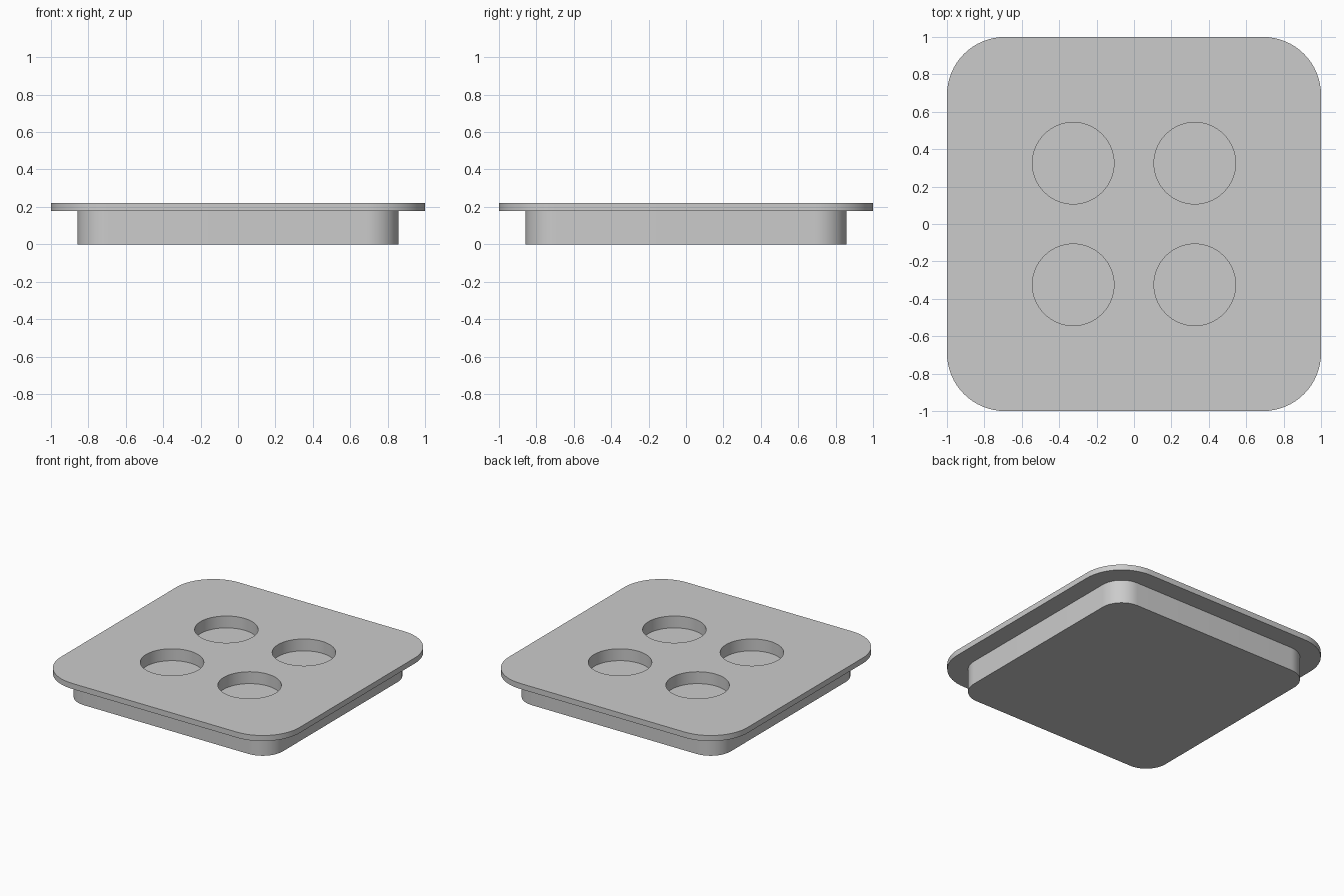
import bpy
import bmesh
from math import radians, cos, sin

if "Cube" in bpy.data.objects:
    bpy.data.objects.remove(bpy.data.objects["Cube"], do_unlink=True)

grey = bpy.data.materials.new("plain grey")
grey.use_nodes = True
colour = (0.6, 0.6, 0.6, 1)
grey.diffuse_color = colour
grey.node_tree.nodes["Principled BSDF"].inputs["Base Color"].default_value = colour


def prism(name, outline, z0, z1):
    """Extrude a closed outline from z0 up to z1."""
    bm = bmesh.new()
    face = bm.faces.new([bm.verts.new((x, y, z0)) for x, y in outline])
    top = bmesh.ops.extrude_face_region(bm, geom=[face])
    verts = [v for v in top["geom"] if isinstance(v, bmesh.types.BMVert)]
    bmesh.ops.translate(bm, verts=verts, vec=(0, 0, z1 - z0))
    bmesh.ops.recalc_face_normals(bm, faces=bm.faces)
    mesh = bpy.data.meshes.new(name)
    bm.to_mesh(mesh)
    bm.free()
    mesh.materials.append(grey)
    obj = bpy.data.objects.new(name, mesh)
    bpy.context.collection.objects.link(obj)
    return obj


def rounded_square(half, radius, steps=16):
    points = []
    for quarter, (sx, sy) in enumerate([(1, 1), (-1, 1), (-1, -1), (1, -1)]):
        for i in range(steps + 1):
            a = radians(90 * (quarter + i / steps))
            points.append((sx * (half - radius) + radius * cos(a),
                           sy * (half - radius) + radius * sin(a)))
    return points


def circle(cx, cy, radius, sides=64):
    angles = [radians(360 * i / sides) for i in range(sides)]
    return [(cx + radius * cos(a), cy + radius * sin(a)) for a in angles]


# Body and overhanging top plate
base = prism("base_block", rounded_square(0.858, 0.17), 0, 0.178)
plate = prism("top_plate", rounded_square(1, 0.31), 0.178, 0.22)

# Four round pockets through the plate into the base
pocket_floor = 0.13
cutters = [prism("pocket_cutter", circle(sx * 0.325, sy * 0.325, 0.218), pocket_floor, 0.3)
           for sx in (-1, 1) for sy in (-1, 1)]
for part in (base, plate):
    bpy.context.view_layer.objects.active = part
    for cutter in cutters:
        cut = part.modifiers.new("pocket", "BOOLEAN")
        cut.operation = "DIFFERENCE"
        cut.solver = "EXACT"
        cut.object = cutter
        bpy.ops.object.modifier_apply(modifier=cut.name)
for cutter in cutters:
    bpy.data.objects.remove(cutter, do_unlink=True)

# Smooth round walls with crisp rims
bpy.ops.object.select_all(action="DESELECT")
for part in (base, plate):
    part.select_set(True)
bpy.ops.object.shade_smooth_by_angle(angle=radians(30))
